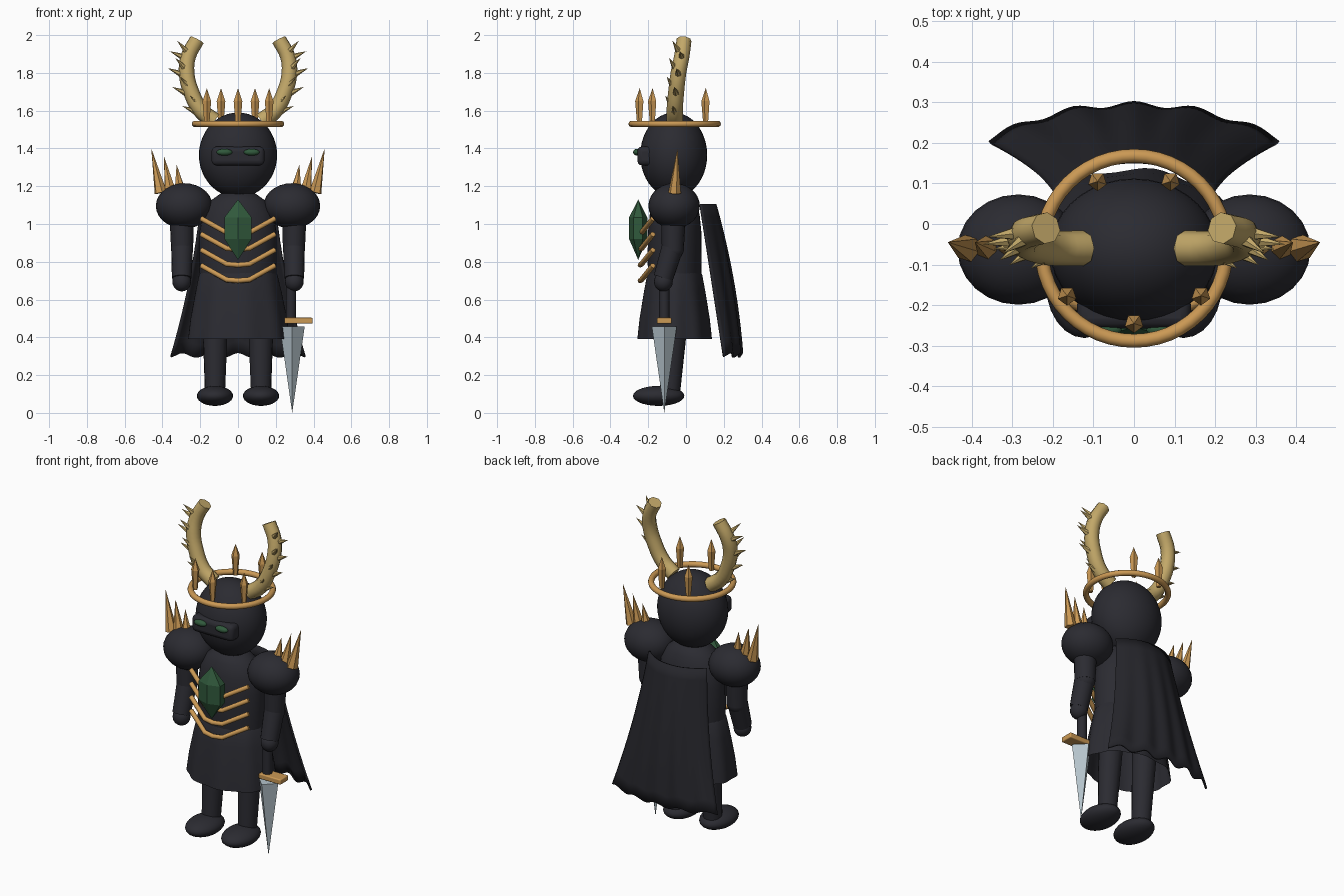
import bpy, bmesh, math
from mathutils import Vector

old = bpy.data.objects.get("Cube")
if old:
    bpy.data.objects.remove(old, do_unlink=True)


def material(name, rgb):
    m = bpy.data.materials.new(name)
    m.use_nodes = True
    m.diffuse_color = (*rgb, 1)
    m.node_tree.nodes["Principled BSDF"].inputs["Base Color"].default_value = (*rgb, 1)
    return m


BLACK = material("charcoal", (0.024, 0.024, 0.031))
CAPE = material("cape_black", (0.018, 0.018, 0.023))
GOLD = material("gold", (0.60, 0.32, 0.09))
HORN = material("antler_bone", (0.54, 0.39, 0.14))
GREEN = material("dark_green", (0.03, 0.10, 0.045))
STEEL = material("steel", (0.46, 0.55, 0.60))


def finish(name, mat, smooth=40):
    ob = bpy.context.object
    ob.name = name
    ob.data.materials.clear()
    ob.data.materials.append(mat)
    if smooth:
        bpy.ops.object.shade_smooth_by_angle(angle=math.radians(smooth))
    return ob


def from_bmesh(bm, name, mat, smooth=40):
    bmesh.ops.recalc_face_normals(bm, faces=bm.faces)
    me = bpy.data.meshes.new(name)
    bm.to_mesh(me)
    bm.free()
    ob = bpy.data.objects.new(name, me)
    bpy.context.collection.objects.link(ob)
    bpy.ops.object.select_all(action='DESELECT')
    bpy.context.view_layer.objects.active = ob
    ob.select_set(True)
    return finish(name, mat, smooth)


def ellipsoid(name, loc, size, mat, seg=28, rings=16):
    bpy.ops.mesh.primitive_uv_sphere_add(segments=seg, ring_count=rings, location=loc)
    bpy.context.object.scale = size
    bpy.ops.object.transform_apply(location=False, rotation=False)
    return finish(name, mat, 60)


def taper(name, a, b, r1, r2, mat, sides=16, smooth=40):
    """Tapered cylinder or spike running from a to b."""
    a, b = Vector(a), Vector(b)
    d = b - a
    bpy.ops.mesh.primitive_cone_add(vertices=sides, radius1=r1, radius2=r2, depth=d.length,
                                    location=(a + b) / 2,
                                    rotation=d.to_track_quat('Z', 'Y').to_euler())
    return finish(name, mat, smooth)


def box(name, loc, size, mat, bevel):
    bpy.ops.mesh.primitive_cube_add(size=1, location=loc)
    bpy.context.object.scale = size
    bpy.ops.object.transform_apply(location=False, rotation=False)
    mod = bpy.context.object.modifiers.new("Bevel", 'BEVEL')
    mod.width, mod.segments = bevel, 3
    return finish(name, mat)


def stack(name, centre, rings, mat, sides=32, smooth=40, fold=0, cap=True):
    """Elliptical rings (z, rx, ry) joined upwards around a centre, with optional folds."""
    bm = bmesh.new()
    loops = []
    for i, (z, rx, ry) in enumerate(rings):
        loop = []
        for k in range(sides):
            t = math.tau * k / sides - math.pi / 2
            f = 1 + fold * (1 - i / (len(rings) - 1)) * math.cos(9 * t)
            loop.append(bm.verts.new((centre[0] + rx * f * math.cos(t),
                                      centre[1] + ry * f * math.sin(t), z)))
        loops.append(loop)
    for lo, hi in zip(loops, loops[1:]):
        for k in range(sides):
            n = (k + 1) % sides
            bm.faces.new((lo[k], lo[n], hi[n], hi[k]))
    if cap:
        bm.faces.new(loops[0])
        bm.faces.new(loops[-1])
    bmesh.ops.remove_doubles(bm, verts=bm.verts, dist=0.0005)
    return from_bmesh(bm, name, mat, smooth)


def tube(name, pts, radius, mat, kind='POLY', ends=(1, 1)):
    cu = bpy.data.curves.new(name, 'CURVE')
    cu.dimensions = '3D'
    cu.bevel_depth, cu.bevel_resolution, cu.resolution_u = radius, 2, 4
    cu.use_fill_caps = True
    sp = cu.splines.new(kind)
    points = sp.points if kind == 'POLY' else sp.bezier_points
    points.add(len(pts) - 1)
    for i, (p, co) in enumerate(zip(points, pts)):
        p.co = (*co, 1) if kind == 'POLY' else co
        p.radius = ends[0] + (ends[1] - ends[0]) * i / (len(pts) - 1)
        if kind == 'BEZIER':
            p.handle_left_type = p.handle_right_type = 'AUTO'
    ob = bpy.data.objects.new(name, cu)
    bpy.context.collection.objects.link(ob)
    bpy.ops.object.select_all(action='DESELECT')
    bpy.context.view_layer.objects.active = ob
    ob.select_set(True)
    bpy.ops.object.convert(target='MESH')
    return finish(name, mat, 50)


CY = -0.06  # body centre line

# Head, visor and crown
ellipsoid("head", (0, -0.065, 1.365), (0.207, 0.177, 0.225), BLACK, 36, 22)
box("visor", (0, -0.215, 1.36), (0.28, 0.085, 0.10), BLACK, 0.025)
bpy.ops.mesh.primitive_torus_add(major_radius=0.228, minor_radius=0.017, major_segments=48,
                                 minor_segments=10, location=(0, CY, 1.53))
finish("crown_ring", GOLD, 60)
crown = [(0, -0.245), (0.165, -0.177), (-0.165, -0.177), (0.09, 0.105), (-0.09, 0.105)]
for i, c in enumerate(crown):
    stack(f"crown_spike_{i + 1}", c,
          [(1.53, 0.014, 0.014), (1.65, 0.024, 0.024), (1.72, 0, 0)], GOLD, 5, 0)

# Torso and skirt
stack("torso", (0, CY), [(0.68, 0.2, 0.14), (0.8, 0.205, 0.143), (0.95, 0.205, 0.142),
                         (1.05, 0.19, 0.132), (1.12, 0.15, 0.11), (1.17, 0.08, 0.07)], BLACK, smooth=60)
stack("skirt", (0, CY), [(0.39, 0.268, 0.195), (0.5, 0.255, 0.184), (0.64, 0.228, 0.162),
                         (0.73, 0.208, 0.146), (0.75, 0.195, 0.135)], BLACK, 72, 50, 0.025, False)

# Chest gem and chevron ribs
stack("chest_gem", (0, -0.253), [(0.81, 0, 0), (0.92, 0.083, 0.048), (1.035, 0.083, 0.048),
                                 (1.13, 0, 0)], GREEN, 6, 0)
for i in range(4):
    z = 0.7 + 0.083 * i
    tube(f"rib_{i + 1}", [(-0.195, -0.175, z + 0.08), (-0.06, -0.235, z + 0.005), (0, -0.242, z),
                          (0.06, -0.235, z + 0.005), (0.195, -0.175, z + 0.08)], 0.014, GOLD)

# Paired parts
for side, s in (("left", 1), ("right", -1)):
    ellipsoid(f"{side}_eye", (s * 0.072, -0.26, 1.38), (0.042, 0.02, 0.018), GREEN, 16, 10)
    ellipsoid(f"{side}_shoulder", (s * 0.285, -0.063, 1.096), (0.15, 0.136, 0.12), BLACK, 24, 14)
    for i in range(3):
        x = 0.305 + 0.052 * i
        taper(f"{side}_shoulder_spike_{i + 1}", (s * x, -0.06, 1.165),
              (s * (x + 0.02 + 0.015 * i), -0.045, 1.315 + 0.043 * i), 0.034, 0, GOLD, 6, 0)
    # Arm
    taper(f"{side}_upper_arm", (s * 0.298, -0.065, 1.08), (s * 0.296, -0.07, 0.86), 0.066, 0.058, BLACK)
    ellipsoid(f"{side}_elbow", (s * 0.296, -0.07, 0.865), (0.058, 0.058, 0.058), BLACK, 16, 10)
    taper(f"{side}_forearm", (s * 0.296, -0.07, 0.88), (s * 0.298, -0.12, 0.715), 0.058, 0.052, BLACK)
    ellipsoid(f"{side}_hand", (s * 0.298, -0.12, 0.695), (0.05, 0.05, 0.052), BLACK, 16, 10)
    # Leg
    taper(f"{side}_leg", (s * 0.12, -0.05, 0.6), (s * 0.122, -0.085, 0.1), 0.072, 0.053, BLACK)
    ellipsoid(f"{side}_foot", (s * 0.122, -0.145, 0.09), (0.096, 0.136, 0.053), BLACK, 24, 14)
    # Antler with thorns
    path = [(0.125, -0.06, 1.545), (0.195, -0.06, 1.6), (0.248, -0.052, 1.7), (0.272, -0.04, 1.8),
            (0.262, -0.022, 1.89), (0.217, -0.01, 1.975)]
    tube(f"{side}_antler", [(s * x, y, z) for x, y, z in path], 0.044, HORN, 'BEZIER', (1, 0.9))
    for i, (x, y, z) in enumerate(path[1:5]):
        taper(f"{side}_thorn_{i + 1}", (s * (x + 0.02), y, z - 0.01),
              (s * (x + 0.1), y - 0.01, z + 0.025), 0.02, 0, HORN, 6, 0)
        taper(f"{side}_front_thorn_{i + 1}", (s * (x + 0.015), y - 0.02, z + 0.03),
              (s * (x + 0.06), y - 0.05, z + 0.08), 0.016, 0, HORN, 6, 0)

# Sword
taper("sword_grip", (0.28, -0.115, 0.7), (0.28, -0.115, 0.49), 0.027, 0.027, BLACK)
box("sword_guard", (0.32, -0.115, 0.488), (0.15, 0.078, 0.032), GOLD, 0.006)
stack("sword_blade", (0.287, -0.115), [(0, 0, 0), (0.457, 0.066, 0.066)], STEEL, 4, 0)

# Cape: a curved sheet flaring downwards, with folds growing towards the hem
bm = bmesh.new()
COLS, ROWS = 48, 12
grid = []
for r in range(ROWS + 1):
    v = r / ROWS
    row = []
    for c in range(COLS + 1):
        u = 2 * c / COLS - 1
        half = 0.195 + 0.08 * v + 0.08 * v * v
        back = 0.155 + 0.215 * v - 0.08 * v * v
        edge = 0.075 + 0.13 * v
        ripple = math.cos(u * 15) * v
        y = back + (edge - back) * abs(u) ** 2.2 + 0.007 * ripple
        z = 1.105 - 0.8 * v + 0.012 * ripple
        row.append(bm.verts.new((u * half, y, z)))
    grid.append(row)
for a, b in zip(grid, grid[1:]):
    for c in range(COLS):
        bm.faces.new((a[c], a[c + 1], b[c + 1], b[c]))
cape = from_bmesh(bm, "cape", CAPE, 50)
shell = cape.modifiers.new("Thickness", 'SOLIDIFY')
shell.thickness, shell.offset = 0.012, 0
